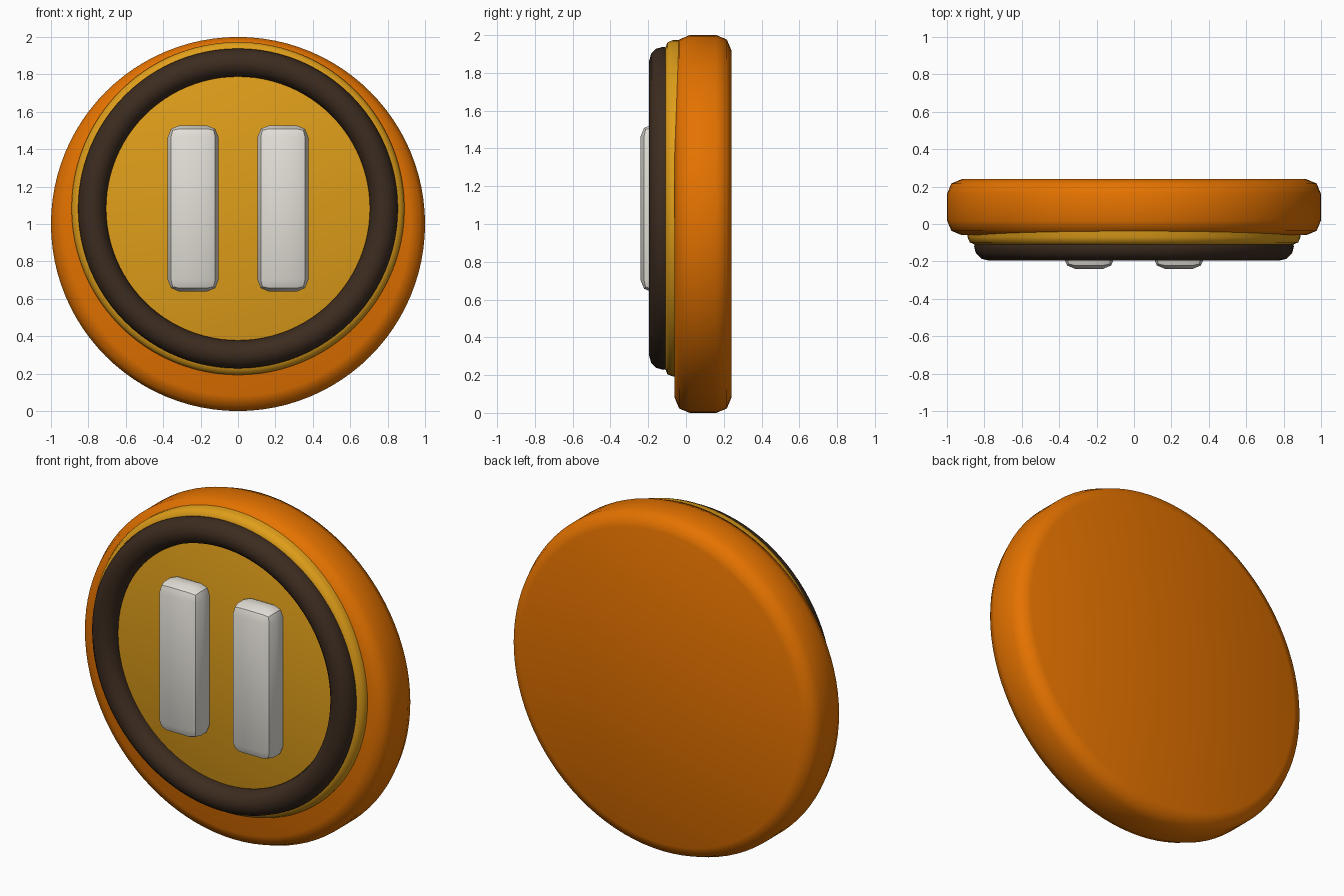
import bpy, bmesh, math

if "Cube" in bpy.data.objects:
    bpy.data.objects.remove(bpy.data.objects["Cube"])

SEGMENTS = 96
DIAL_Z = 1.083  # the face sits slightly above the body's centre


def material(name, color):
    mat = bpy.data.materials.new(name)
    mat.diffuse_color = (*color, 1)
    mat.use_nodes = True
    mat.node_tree.nodes["Principled BSDF"].inputs["Base Color"].default_value = mat.diffuse_color
    return mat


orange = material("orange", (0.78, 0.170, 0.0))
gold = material("gold", (0.74, 0.342, 0.010))
brown = material("dark brown", (0.046, 0.025, 0.014))
grey = material("light grey", (0.78, 0.75, 0.69))


def finish(obj, mat, angle):
    obj.data.materials.append(mat)
    bpy.ops.object.select_all(action='DESELECT')
    obj.select_set(True)
    bpy.context.view_layer.objects.active = obj
    bpy.ops.object.shade_smooth_by_angle(angle=math.radians(angle))


def arc(r, y, radius, start, end, steps):
    """Points (radius, y) along an arc around a centre."""
    angles = [math.radians(start + (end - start) * i / steps) for i in range(steps + 1)]
    return [(r + radius * math.cos(a), y + radius * math.sin(a)) for a in angles]


def lathe(name, profile, z, mat, closed=False):
    """Spin a (radius, y) profile around the y axis."""
    bm = bmesh.new()
    rings = []
    for r, y in profile:
        rings.append([bm.verts.new((r * math.cos(2 * math.pi * i / SEGMENTS), y,
                                    z + r * math.sin(2 * math.pi * i / SEGMENTS)))
                      for i in range(SEGMENTS)])
    pairs = list(zip(rings, rings[1:]))
    if closed:
        pairs.append((rings[-1], rings[0]))
    else:
        bm.faces.new(rings[0])
        bm.faces.new(rings[-1])
    for a, b in pairs:
        for i in range(SEGMENTS):
            j = (i + 1) % SEGMENTS
            bm.faces.new((a[i], a[j], b[j], b[i]))
    bmesh.ops.recalc_face_normals(bm, faces=bm.faces)
    mesh = bpy.data.meshes.new(name)
    bm.to_mesh(mesh)
    bm.free()
    obj = bpy.data.objects.new(name, mesh)
    bpy.context.collection.objects.link(obj)
    finish(obj, mat, 60)


# Thick round body with bevelled rims
lathe("body", arc(0.92, 0.16, 0.08, 90, 0, 2) + arc(0.92, 0.02, 0.08, 0, -90, 2), 1.0, orange)

# Gold plate with a bevelled front edge
lathe("gold_plate", [(0.89, 0.05)] + arc(0.85, -0.07, 0.04, 0, -90, 2), DIAL_Z, gold)

# Dark round-section ring lying on the plate
lathe("dark_ring", arc(0.78, -0.12, 0.075, 0, 330, 11), DIAL_Z, brown, closed=True)

# Two upright bevelled bars standing on the plate
for side, x in (("left", -0.24), ("right", 0.24)):
    bpy.ops.mesh.primitive_cube_add(size=1, location=(x, -0.15, DIAL_Z))
    bar = bpy.context.object
    bar.name = side + "_bar"
    bar.scale = (0.272, 0.18, 0.888)
    bpy.ops.object.transform_apply(location=False, rotation=False, scale=True)
    bevel = bar.modifiers.new("bevel", 'BEVEL')
    bevel.width = 0.062
    bevel.segments = 2
    bpy.ops.object.modifier_apply(modifier=bevel.name)
    finish(bar, grey, 30)
